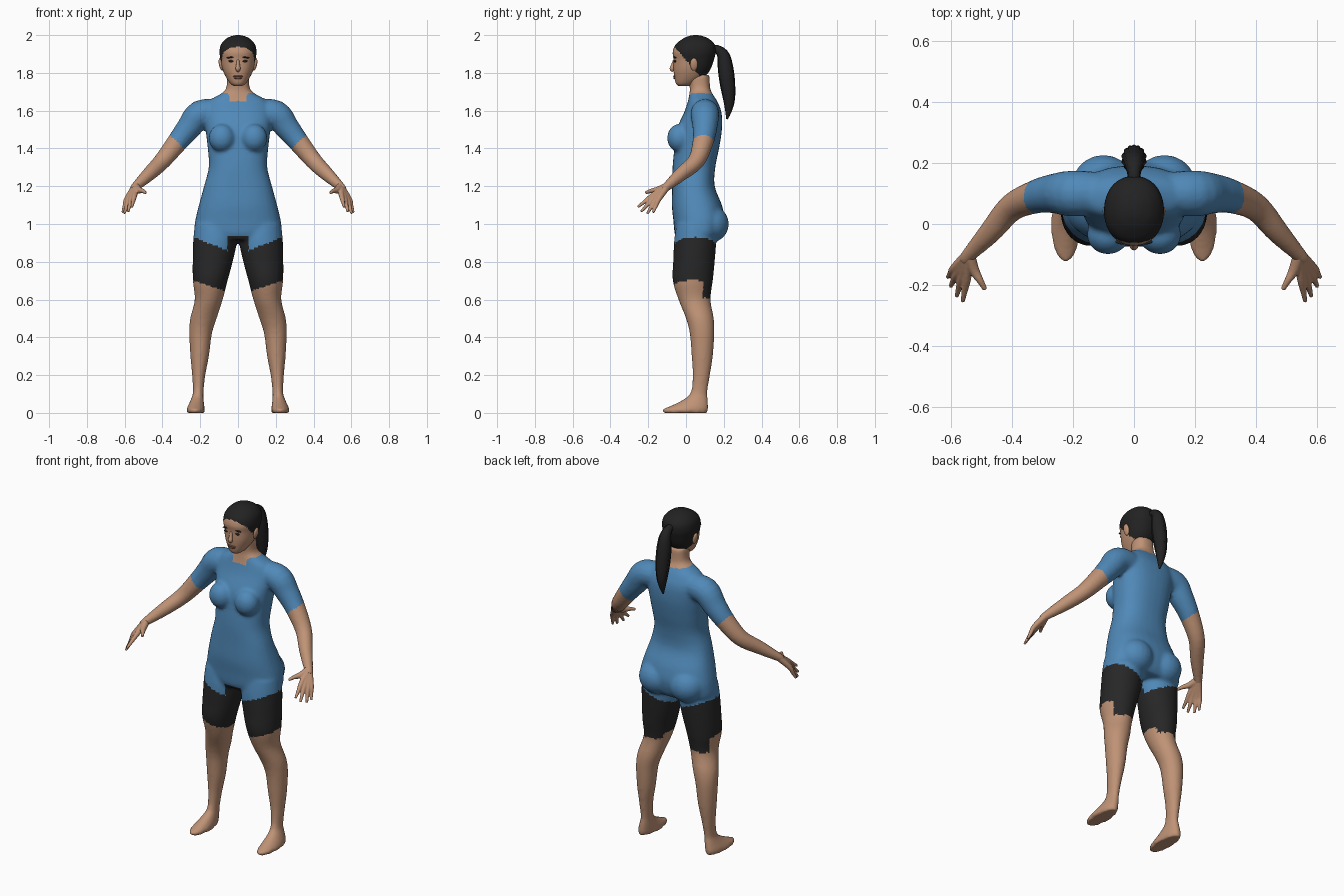
import bpy, bmesh, math
from mathutils import Vector, Matrix

cube = bpy.data.objects.get("Cube")
if cube:
    bpy.data.objects.remove(cube, do_unlink=True)


def material(name, rgb):
    m = bpy.data.materials.new(name)
    m.use_nodes = True
    m.diffuse_color = (*rgb, 1)
    m.node_tree.nodes["Principled BSDF"].inputs["Base Color"].default_value = (*rgb, 1)
    return m


SKIN = material("skin", (0.52, 0.29, 0.18))
SHIRT = material("blue_shirt", (0.08, 0.25, 0.48))
SHORTS = material("black_shorts", (0.02, 0.02, 0.02))
HAIR = material("dark_hair", (0.016, 0.016, 0.016))
LIPS = material("lips", (0.30, 0.12, 0.08))
EYES = material("eye_dark", (0.03, 0.02, 0.015))


def spline(rows, steps):
    """Smooth a list of section rows with a Catmull-Rom curve."""
    p = [Vector(r) for r in rows]
    p = [p[0]] + p + [p[-1]]
    out = []
    for a, b, c, d in zip(p, p[1:], p[2:], p[3:]):
        for i in range(steps):
            t = i / steps
            out.append((b * 2 + (c - a) * t + (a * 2 - b * 5 + c * 4 - d) * t * t
                        + (b * 3 - a - c * 3 + d) * t ** 3) * 0.5)
    return out + [p[-1]]


def skin_rings(bm, rings):
    """Bridge vertex rings and cap both ends."""
    rings = [[bm.verts.new(co) for co in r] for r in rings]
    n = len(rings[0])
    for a, b in zip(rings, rings[1:]):
        for i in range(n):
            j = (i + 1) % n
            bm.faces.new((a[i], a[j], b[j], b[i]))
    bm.faces.new(rings[0][::-1])
    bm.faces.new(rings[-1])


def power(value, e):
    return math.copysign(abs(value) ** e, value)


def stack(bm, rows, side=1, square=2.0, n=32, steps=4):
    """Level sections: x centre, z, half width, front y, back y."""
    rings = []
    for x, z, w, front, back in spline(rows, steps):
        ring = []
        for i in range(n):
            a = math.tau * i / n
            ring.append((side * x + w * power(math.cos(a), 2 / square),
                         (front + back) / 2 + (back - front) / 2 * power(math.sin(a), 2 / square), z))
        rings.append(ring)
    skin_rings(bm, rings)


def tube(bm, rows, side=1, n=16, steps=4, ridge=0.0):
    """Round sections square to a path: x, y, z, radius."""
    rows = spline(rows, steps)
    pts = [Vector((side * r[0], r[1], r[2])) for r in rows]
    rings = []
    for k, r in enumerate(rows):
        d = (pts[min(k + 1, len(pts) - 1)] - pts[max(k - 1, 0)]).normalized()
        u = d.cross(Vector((0, 1, 0.3))).normalized()
        v = d.cross(u)
        ring = []
        for i in range(n):
            a = math.tau * i / n
            ring.append(pts[k] + (u * math.cos(a) + v * math.sin(a)) * r[3] * (1 + ridge * (i % 2)))
        rings.append(ring)
    skin_rings(bm, rings)


def ball(bm, centre, size, turn=0.0):
    m = (Matrix.Translation(centre) @ Matrix.Rotation(turn, 4, 'Y')
         @ Matrix.Diagonal((*size, 1)))
    bmesh.ops.create_uvsphere(bm, u_segments=20, v_segments=12, radius=1, matrix=m)


def finish(name, bm, mats, rule=None, voxel=0, smooth=4):
    bmesh.ops.recalc_face_normals(bm, faces=bm.faces)
    me = bpy.data.meshes.new(name)
    bm.to_mesh(me)
    bm.free()
    ob = bpy.data.objects.new(name, me)
    bpy.context.collection.objects.link(ob)
    if voxel:
        mod = ob.modifiers.new("blend", 'REMESH')
        mod.mode, mod.voxel_size = 'VOXEL', voxel
        relax = ob.modifiers.new("relax", 'SMOOTH')
        relax.factor, relax.iterations = 0.5, smooth
        dg = bpy.context.evaluated_depsgraph_get()
        baked = bpy.data.meshes.new_from_object(ob.evaluated_get(dg))
        ob.modifiers.clear()
        ob.data = me = baked
        me.name = name
    me.materials.clear()
    for m in mats:
        me.materials.append(m)
    for p in me.polygons:
        p.use_smooth = True
        p.material_index = rule(p.center) if rule else 0
    return ob


# Body: torso, bust, seat, arms and legs blended into one skin
bm = bmesh.new()
stack(bm, [(0, .915, .215, -.045, .165), (0, .95, .232, -.06, .19), (0, 1.02, .226, -.067, .205),
           (0, 1.1, .207, -.075, .19), (0, 1.2, .18, -.073, .152), (0, 1.3, .155, -.071, .155),
           (0, 1.4, .16, -.062, .175), (0, 1.5, .172, -.05, .19), (0, 1.59, .18, -.01, .188),
           (0, 1.65, .155, .01, .165), (0, 1.69, .09, .018, .14), (0, 1.72, .062, .02, .128),
           (0, 1.79, .058, .01, .125)], square=2.4)
for s in (1, -1):
    ball(bm, (s * .085, -.035, 1.455), (.07, .065, .075))
    ball(bm, (s * .1, .125, 1.0), (.105, .102, .1))
    tube(bm, [(.1, .1, 1.59, .07), (.2, .1, 1.58, .076), (.26, .1, 1.51, .066), (.32, .09, 1.435, .056),
              (.40, .055, 1.335, .046), (.47, -.025, 1.265, .038), (.545, -.105, 1.195, .024),
              (.555, -.12, 1.18, .022)], s)
    stack(bm, [(.118, 1.0, .11, -.05, .15), (.12, .92, .117, -.062, .16), (.134, .8, .106, -.068, .152),
               (.147, .7, .092, -.07, .142), (.155, .6, .074, -.04, .13), (.183, .5, .07, .0, .147),
               (.198, .42, .06, .02, .15), (.203, .3, .049, .03, .142), (.208, .2, .035, .035, .127),
               (.211, .11, .028, .025, .113), (.216, .07, .034, -.015, .116), (.222, .035, .044, -.085, .118),
               (.224, .018, .048, -.125, .118), (.224, 0, .046, -.12, .112)], s)


def clothing(c):
    x = abs(c.x)
    if x > .25 and c.z > 1:
        return 0 if x - c.z > -1.11 else 1
    if c.z > 1.69 + .1 * (x - .06):
        return 0
    if c.z > 1.65 and x < .045 and c.y < .07:
        return 0
    if c.z > (.94 if x < .055 and c.y < .06 else .93 - .4 * (.235 - x)):
        return 1
    hem = .61 if c.y > .09 else .70 - .33 * (.235 - x)
    return 2 if c.z > hem else 0


finish("body", bm, [SKIN, SHIRT, SHORTS], clothing, voxel=.01)

# Hands: palm and fingers fanning from the wrist
KNUCKLES = [(.548, -.178, 1.15), (.564, -.172, 1.137), (.579, -.160, 1.13), (.590, -.145, 1.13)]
TIPS = [(.562, -.255, 1.09), (.582, -.238, 1.065), (.602, -.205, 1.055), (.611, -.175, 1.06)]
for s, label in ((1, "left"), (-1, "right")):
    bm = bmesh.new()
    for k, t in zip(KNUCKLES, TIPS):
        tube(bm, [(.542, -.1, 1.2, .021), (*k, .0145), (*Vector(k).lerp(t, .5), .011), (*t, .007)], s, n=10)
    tube(bm, [(.542, -.1, 1.2, .021), (.525, -.15, 1.18, .018), (.505, -.185, 1.175, .012),
              (.488, -.215, 1.165, .008)], s, n=10)
    finish(label + "_hand", bm, [SKIN], voxel=.004, smooth=3)

# Head with the hairline cut by a slanted rule
bm = bmesh.new()
stack(bm, [(0, 1.73, .022, -.04, .02), (0, 1.745, .042, -.054, .05), (0, 1.78, .065, -.062, .1),
           (0, 1.82, .082, -.066, .13), (0, 1.87, .092, -.066, .148), (0, 1.91, .098, -.07, .157),
           (0, 1.95, .09, -.055, .152), (0, 1.98, .064, -.018, .122), (0, 1.995, .033, .015, .087),
           (0, 2.0, .008, .042, .06)], square=2.15, n=64, steps=8)
finish("head", bm, [SKIN, HAIR],
       lambda c: int(c.z > 1.765 and c.z > 1.925 - 1.15 * (c.y + .05)))

# Nose
bm = bmesh.new()
tube(bm, [(0, -.062, 1.868, .007), (0, -.069, 1.84, .01), (0, -.073, 1.822, .0135),
          (0, -.066, 1.81, .008)], n=16)
finish("nose", bm, [SKIN])

# Lips
bm = bmesh.new()
ball(bm, (0, -.06, 1.782), (.026, .008, .005))
ball(bm, (0, -.059, 1.773), (.021, .008, .006))
finish("lips", bm, [LIPS])

# Eyes, brows and ears
for s, label in ((1, "left"), (-1, "right")):
    bm = bmesh.new()
    ball(bm, (s * .036, -.058, 1.862), (.015, .007, .006))
    finish(label + "_eye", bm, [EYES])
    bm = bmesh.new()
    ball(bm, (s * .039, -.058, 1.882), (.022, .009, .004), s * .12)
    finish(label + "_brow", bm, [HAIR])
    bm = bmesh.new()
    ball(bm, (s * .09, .042, 1.845), (.011, .02, .034), s * .2)
    finish(label + "_ear", bm, [SKIN])

# Ponytail with ridged strands
bm = bmesh.new()
tube(bm, [(0, .12, 1.92, .022), (0, .165, 1.925, .02), (0, .198, 1.89, .03), (0, .21, 1.82, .037),
          (0, .22, 1.74, .036), (0, .228, 1.66, .028), (0, .225, 1.6, .016), (0, .217, 1.555, .004)],
     n=28, ridge=.12)
finish("ponytail", bm, [HAIR])
